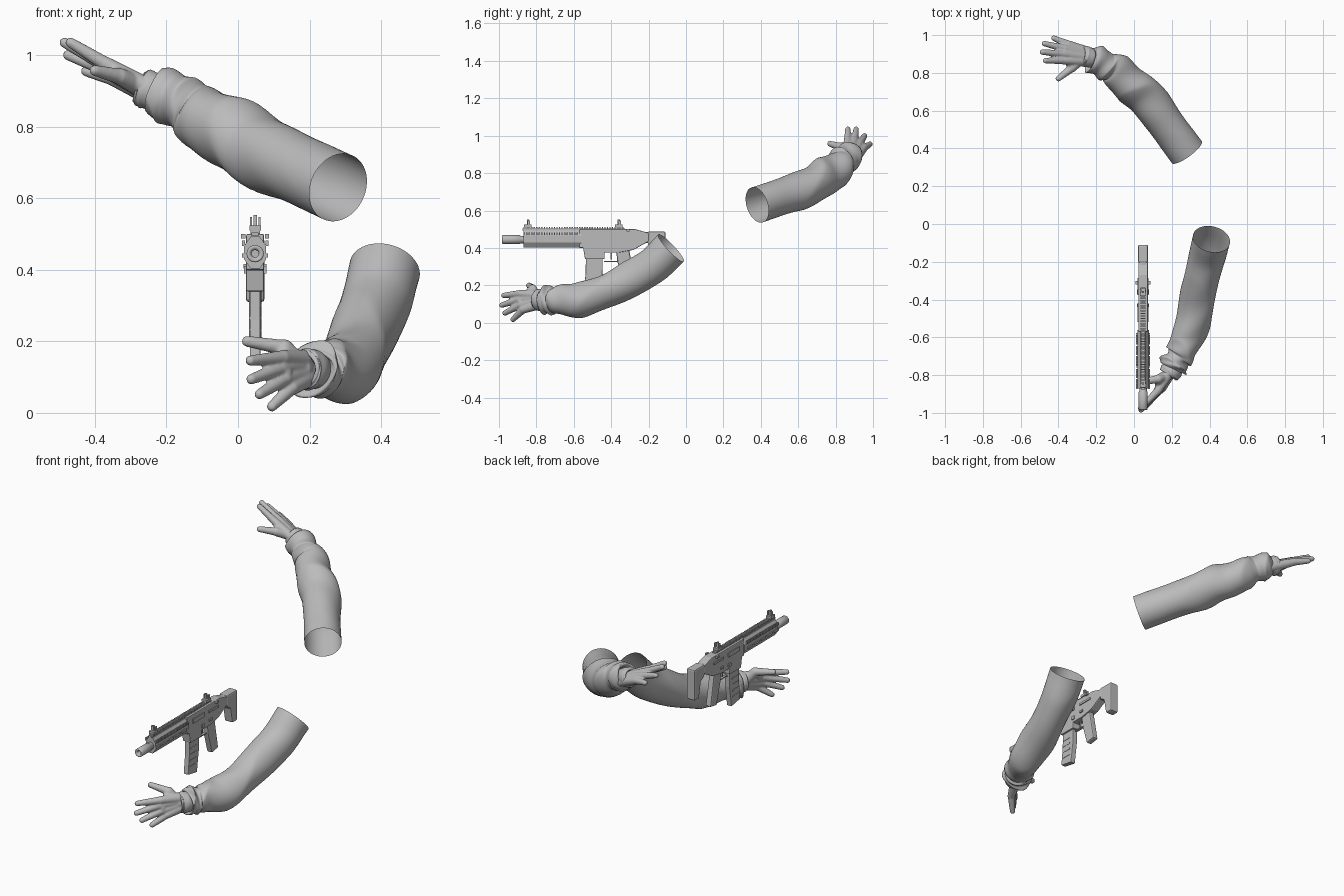
import bpy, bmesh, math
from mathutils import Vector, Matrix

cube = bpy.data.objects.get("Cube")
if cube:
    bpy.data.objects.remove(cube)

grey = bpy.data.materials.new("plain grey")
grey.use_nodes = True
grey.diffuse_color = (0.5, 0.5, 0.5, 1)
grey.node_tree.nodes["Principled BSDF"].inputs["Base Color"].default_value = grey.diffuse_color
GUN_X = 0.048


def finish(name, bm, smooth=False):
    bmesh.ops.recalc_face_normals(bm, faces=bm.faces[:])
    mesh = bpy.data.meshes.new(name)
    bm.to_mesh(mesh)
    bm.free()
    mesh.materials.append(grey)
    for face in mesh.polygons:
        face.use_smooth = smooth
    obj = bpy.data.objects.new(name, mesh)
    bpy.context.collection.objects.link(obj)
    return obj


# ---------- arms ----------
def spline(points, steps):
    """Smooth path through (x, y, z, radius) points."""
    p = [Vector(q) for q in points]
    p = [2 * p[0] - p[1]] + p + [2 * p[-1] - p[-2]]
    out = []
    for i in range(1, len(p) - 2):
        a, b, c, d = p[i - 1:i + 3]
        for s in range(steps):
            t = s / steps
            out.append(0.5 * (2 * b + (c - a) * t + (2 * a - 5 * b + 4 * c - d) * t * t
                              + (3 * b - a - 3 * c + d) * t ** 3))
    return out + [p[-2]]


def folds(t, a, phase):
    """Cloth folds: slanted creases that grow toward the cuff."""
    amp = min(t * 4, 1) * (0.003 + 0.006 * t)
    slanted = 1 - 2 * abs(math.sin(10 * t + 1.3 * math.sin(a + phase)))
    cross = math.sin(30 * t - 2 * math.cos(a - phase)) * math.cos(a + 5 * t)
    return amp * (slanted + 0.7 * cross)


def sleeve(name, points, phase, wrinkle=1, sides=48, steps=12):
    path = spline(points, steps)
    last = len(path) - 1
    rings = []
    for i, q in enumerate(path):
        tangent = (path[min(i + 1, last)] - path[max(i - 1, 0)]).to_3d().normalized()
        rings.append((q.to_3d(), tangent, q.w, i / last))
    # rolled-in hem
    for back, shrink in ((0, 0.9), (3, 0.8), (6, 0.7)):
        pos, tangent, r, t = rings[last - back]
        rings.append((pos, tangent, path[last].w * shrink, t))
    bm = bmesh.new()
    loops = []
    for pos, tangent, r, t in rings:
        side = tangent.cross(Vector((0, 0, 1))).normalized()
        up = side.cross(tangent)
        loop = []
        for k in range(sides):
            a = math.tau * k / sides
            rr = r + wrinkle * folds(t, a, phase)
            loop.append(bm.verts.new(pos + (side * math.cos(a) + up * math.sin(a)) * rr))
        loops.append(loop)
    for one, two in zip(loops, loops[1:]):
        for k in range(sides):
            n = (k + 1) % sides
            bm.faces.new((one[k], one[n], two[n], two[k]))
    return finish(name, bm, True)


def capsule(bm, a, b, ra, rb):
    """Tapered rod with round ends."""
    a, b = Vector(a), Vector(b)
    axis = b - a
    turn = axis.to_track_quat('Z', 'Y').to_matrix().to_4x4()
    bmesh.ops.create_cone(bm, cap_ends=True, segments=20, radius1=ra, radius2=rb,
                          depth=axis.length, matrix=Matrix.Translation((a + b) / 2) @ turn)
    for p, r in ((a, ra), (b, rb)):
        bmesh.ops.create_icosphere(bm, subdivisions=3, radius=r, matrix=Matrix.Translation(p))


def hand(name, wrist, fingers, thumb):
    wrist = Vector(wrist)
    bm = bmesh.new()
    centre = sum((Vector(k) for k, tip in fingers), Vector()) / len(fingers)
    forearm = wrist - (centre - wrist) * 0.5
    for knuckle, tip in fingers:
        knuckle, tip = Vector(knuckle), Vector(tip)
        start = wrist + (knuckle - centre) * 0.6
        capsule(bm, forearm + (knuckle - centre) * 0.5, start, 0.028, 0.028)
        capsule(bm, start, knuckle, 0.028, 0.021)
        middle = knuckle.lerp(tip, 0.5)
        capsule(bm, knuckle, middle, 0.02, 0.0175)
        capsule(bm, middle, tip, 0.0175, 0.0145)
    base, tip = thumb
    capsule(bm, wrist, base, 0.03, 0.024)
    capsule(bm, base, centre, 0.022, 0.02)
    capsule(bm, base, tip, 0.022, 0.0155)
    obj = finish(name, bm, True)
    remesh = obj.modifiers.new("blend", 'REMESH')
    remesh.mode = 'VOXEL'
    remesh.voxel_size = 0.0045
    remesh.use_smooth_shade = True
    soften = obj.modifiers.new("soften", 'SMOOTH')
    soften.factor = 0.5
    soften.iterations = 5


sleeve("front_sleeve", [
    (.41, -.08, .40, .1), (.38, -.2, .29, .097), (.335, -.4, .18, .094),
    (.295, -.57, .125, .092), (.25, -.68, .12, .08), (.232, -.71, .12, .07),
    (.215, -.74, .12, .078), (.203, -.765, .12, .074)], 0.5)
sleeve("front_glove_cuff", [
    (.225, -.735, .122, .05), (.2, -.775, .122, .058), (.187, -.79, .122, .057),
    (.18, -.8, .122, .05)], 0, 0.2, 32, 5)
hand("front_hand", (.18, -.80, .122),
     [((.125, -.885, .155), (.035, -.975, .146)), ((.12, -.89, .125), (.037, -.985, .094)),
      ((.13, -.885, .095), (.06, -.968, .052)), ((.15, -.87, .07), (.095, -.925, .018))],
     ((.13, -.82, .182), (.026, -.84, .2)))

sleeve("back_sleeve", [
    (.28, .38, .63, .098), (.17, .53, .68, .098), (.06, .67, .735, .104),
    (-.03, .75, .785, .1), (-.11, .82, .835, .088), (-.15, .84, .86, .075),
    (-.19, .86, .885, .08), (-.23, .872, .9, .07)], 2.5)
sleeve("back_glove_cuff", [
    (-.21, .872, .89, .048), (-.25, .885, .903, .055), (-.265, .89, .908, .054),
    (-.275, .892, .912, .047)], 0, 0.2, 32, 5)
hand("back_hand", (-.265, .89, .908),
     [((-.37, .865, .975), (-.468, .865, 1.035)), ((-.375, .9, .975), (-.485, .91, 1.035)),
      ((-.37, .93, .96), (-.475, .955, 1.0)), ((-.35, .952, .935), (-.425, .984, .955))],
     ((-.33, .825, .94), (-.4, .77, .957)))


# ---------- rifle ----------
def prism(name, profile, width, bevel=0.004):
    """Side profile in (y, z), extruded across x."""
    bm = bmesh.new()
    face = bm.faces.new([bm.verts.new((GUN_X - width / 2, y, z)) for y, z in profile])
    ext = bmesh.ops.extrude_face_region(bm, geom=[face])["geom"]
    moved = [v for v in ext if isinstance(v, bmesh.types.BMVert)]
    bmesh.ops.translate(bm, verts=moved, vec=(width, 0, 0))
    obj = finish(name, bm)
    mod = obj.modifiers.new("bevel", 'BEVEL')
    mod.width = bevel
    mod.segments = 2


def boxes(name, items):
    """Boxes given as x offset, y, z and their sizes."""
    bm = bmesh.new()
    for x, y, z, sx, sy, sz in items:
        m = Matrix.Translation((GUN_X + x, y, z)) @ Matrix.Diagonal((sx, sy, sz, 1))
        bmesh.ops.create_cube(bm, size=1, matrix=m)
    finish(name, bm)


def tube(name, path, z):
    """Turned part along y from (y, radius) pairs."""
    bm = bmesh.new()
    prev = None
    for y, r in path:
        ring = [bm.verts.new((GUN_X + r * math.cos(k * math.tau / 24), y,
                              z + r * math.sin(k * math.tau / 24))) for k in range(24)]
        if prev:
            for k in range(24):
                n = (k + 1) % 24
                bm.faces.new((prev[k], prev[n], ring[n], ring[k]))
        prev = ring
    finish(name, bm, True).data.shade_smooth()


tube("barrel", [(-.9, .01), (-.975, .01), (-.985, .02), (-.98, .024), (-.89, .024),
                (-.885, .02), (-.86, .02)], .445)

# octagonal handguard with ribbed rails
bm = bmesh.new()
turn = Matrix.Rotation(math.pi / 2, 4, 'X') @ Matrix.Rotation(math.pi / 8, 4, 'Z')
place = Matrix.Translation((GUN_X, -.715, .448)) @ Matrix.Diagonal((.85, 1, 1.25, 1))
bmesh.ops.create_cone(bm, cap_ends=True, segments=8, radius1=.039, radius2=.039,
                      depth=.31, matrix=place @ turn)
finish("handguard", bm)
teeth = [-.865 + i * .0135 for i in range(40)]
boxes("top_rail", [(0, -.6, .499, .02, .55, .01)] + [(0, y, .506, .026, .007, .012) for y in teeth])
boxes("side_ribs", [(s * .033, y, .474, .008, .007, .016)
                    for s in (-1, 1) for y in teeth if y < -.57])
boxes("side_panels", [(s * .033, -.85 + i * .06, .44, .007, .045, .012)
                      for s in (-1, 1) for i in range(5)])

prism("receiver", [(-.57, .5), (-.27, .5), (-.2, .48), (-.2, .435), (-.28, .39), (-.36, .375),
                   (-.435, .375), (-.435, .34), (-.54, .34), (-.55, .4), (-.57, .4)], .05)
boxes("receiver_details", [(s * x, y, z, .012, sy, sz) for s in (-1, 1) for x, y, z, sy, sz in (
    (.024, -.47, .46, .1, .025), (.026, -.36, .41, .025, .012), (.025, -.43, .4, .02, .02),
    (.033, -.31, .494, .018, .012), (.024, -.33, .46, .09, .012))])
prism("magazine", [(-.535, .36), (-.445, .36), (-.447, .26), (-.465, .14),
                   (-.548, .155), (-.537, .26)], .03)
boxes("magazine_ribs", [(0, -.5 - i * .002, .3 - i * .035, .034, .06, .008) for i in range(4)])
prism("grip", [(-.375, .39), (-.305, .395), (-.27, .21), (-.33, .2), (-.365, .32)], .034, .008)
boxes("trigger_guard", [(0, -.4, .328, .014, .075, .006), (0, -.365, .35, .014, .006, .045),
                        (0, -.4, .355, .006, .008, .035)])

# stock
prism("stock_neck", [(-.29, .485), (-.15, .485), (-.15, .43), (-.29, .42)], .034)
prism("stock_butt", [(-.205, .488), (-.11, .488), (-.11, .31), (-.155, .31),
                     (-.172, .4), (-.205, .42)], .052, .008)

# flip-up sights
for name, y in (("front_sight", -.845), ("rear_sight", -.36)):
    boxes(name, [(0, y, .517, .032, .04, .014), (0, y, .535, .009, .012, .035)]
          + [(s * .012, y + .005, .533, .006, .014, .03) for s in (-1, 1)])
